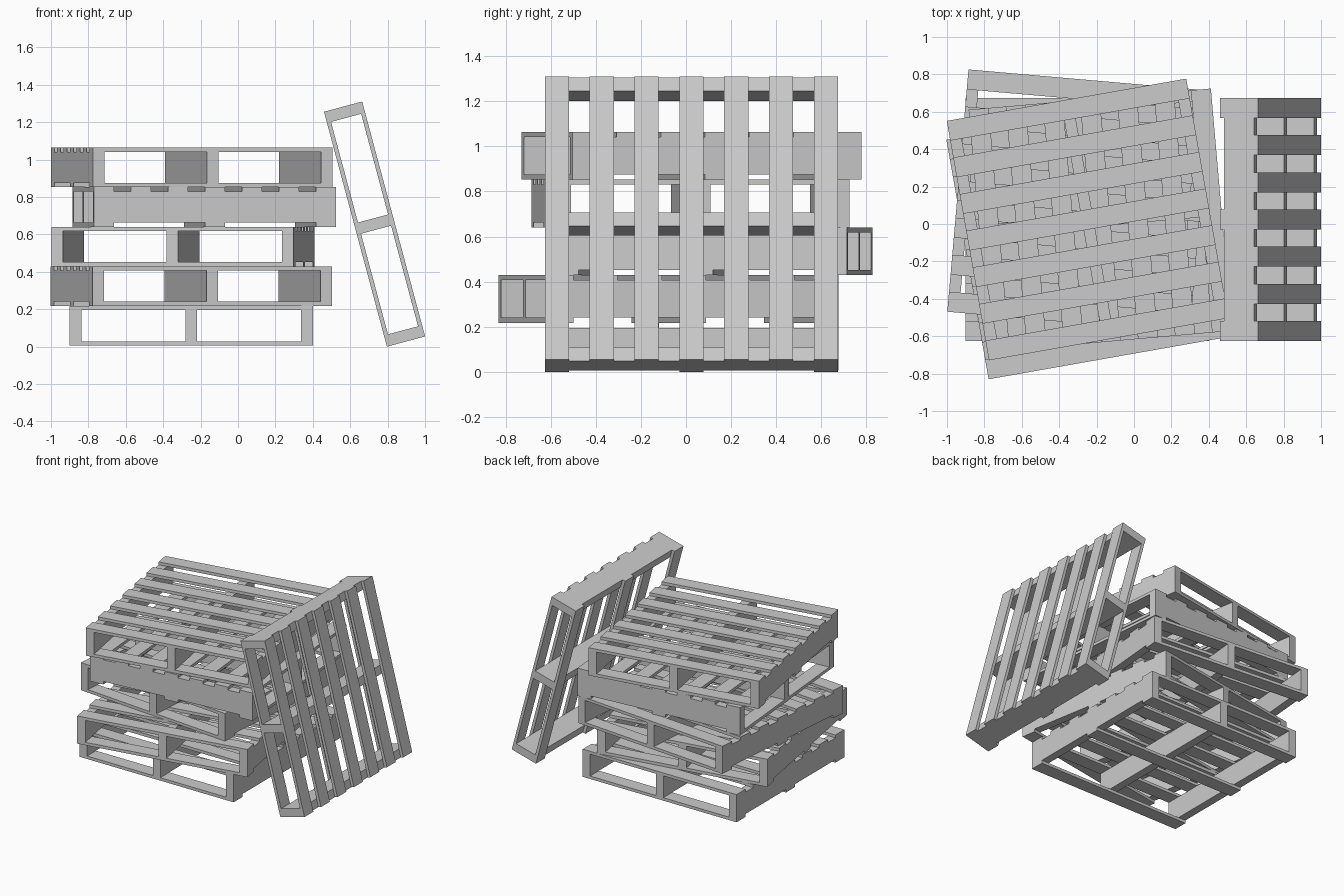
import bpy, bmesh
from math import radians
from mathutils import Matrix, Vector, Euler

cube = bpy.data.objects.get("Cube")
if cube:
    bpy.data.objects.remove(cube)

SIZE, HEIGHT = 1.3, 0.2115        # pallet footprint and height
SLAT_W, SLAT_T = 0.107, 0.0225    # slat width and thickness
STRINGER_W = 0.062

grey = bpy.data.materials.new("plain_grey_wood")
grey.use_nodes = True
colour = (0.6, 0.6, 0.6, 1)
grey.diffuse_color = colour
grey.node_tree.nodes["Principled BSDF"].inputs["Base Color"].default_value = colour


def spread(count, width):
    """Centres of evenly spaced boards that reach both edges."""
    span = SIZE - width
    return [span * (i / (count - 1) - 0.5) for i in range(count)]


def board_mesh(name, centres, size):
    """One mesh holding an equal board at every centre."""
    bm = bmesh.new()
    for c in centres:
        bmesh.ops.create_cube(
            bm, size=1, matrix=Matrix.Translation(c) @ Matrix.Diagonal((*size, 1)))
    mesh = bpy.data.meshes.new(name)
    bm.to_mesh(mesh)
    bm.free()
    mesh.materials.append(grey)
    return mesh


# Shared parts of a pallet, centred on its own middle
deck_z = (HEIGHT - SLAT_T) / 2
parts = {
    "top_slats": board_mesh(
        "top_slats", [Vector((0, y, deck_z)) for y in spread(7, SLAT_W)],
        (SIZE, SLAT_W, SLAT_T)),
    "bottom_slats": board_mesh(
        "bottom_slats", [Vector((0, y, -deck_z)) for y in spread(3, SLAT_W)],
        (SIZE, SLAT_W, SLAT_T)),
    "stringers": board_mesh(
        "stringers", [Vector((x, 0, 0)) for x in spread(3, STRINGER_W)],
        (STRINGER_W, SIZE, HEIGHT - 2 * SLAT_T)),
}


def pallet(name, location, tilt=0, turn=0):
    place = Matrix.Translation(location) @ Euler(
        (0, radians(tilt), radians(turn))).to_matrix().to_4x4()
    for part, mesh in parts.items():
        obj = bpy.data.objects.new(f"{name}_{part}", mesh)
        bpy.context.collection.objects.link(obj)
        obj.matrix_world = place


# Untidy stack, from the ground up: x, y, turn
stack = [(-0.25, 0.025, 0), (-0.25, -0.077, 10), (-0.294, 0.122, -5),
         (-0.18, 0.02, 95), (-0.248, 0.024, 10)]
for i, (x, y, turn) in enumerate(stack):
    pallet(f"stacked_pallet_{i + 1}", (x, y, 0.006 + HEIGHT * (i + 0.5)), turn=turn)

# Pallet leaning on the stack, deck facing outwards
pallet("leaning_pallet", (0.73, 0.024, 0.655), tilt=75)
